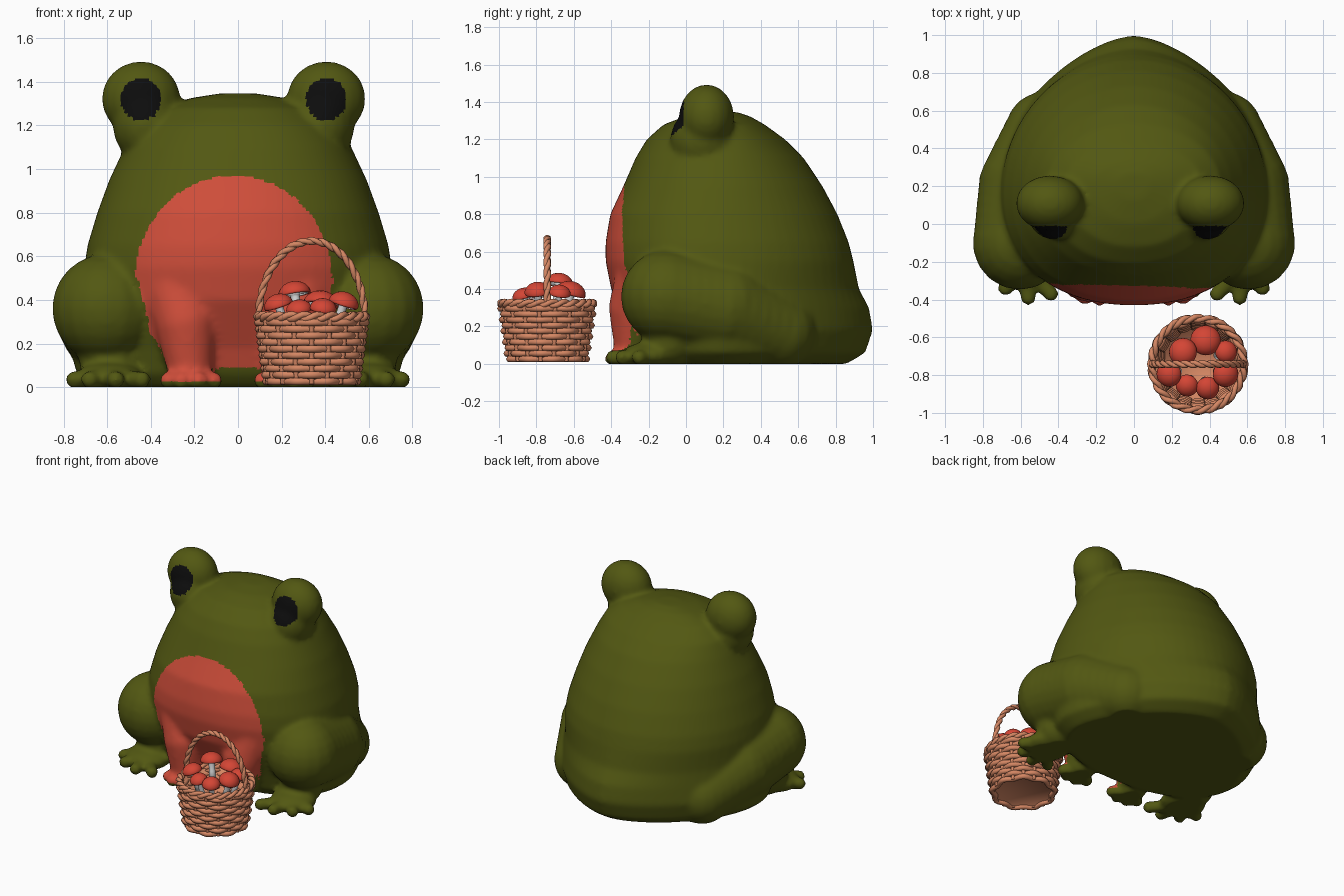
import bpy, bmesh, math
from mathutils import Vector, Matrix

if "Cube" in bpy.data.objects:
    bpy.data.objects.remove(bpy.data.objects["Cube"])

def material(name, rgb):
    m = bpy.data.materials.new(name)
    m.diffuse_color = (*rgb, 1)
    m.use_nodes = True
    m.node_tree.nodes["Principled BSDF"].inputs["Base Color"].default_value = m.diffuse_color
    return m

GREEN = material("olive green", (0.085, 0.097, 0.006))
RED = material("belly red", (0.62, 0.075, 0.042))
BLACK = material("eye black", (0.004, 0.004, 0.004))
WICKER = material("wicker", (0.66, 0.24, 0.125))
CAP = material("cap red", (0.66, 0.06, 0.035))
STEM = material("stem white", (0.72, 0.72, 0.72))

def add_object(name, mesh, mats):
    for m in mats:
        mesh.materials.append(m)
    mesh.polygons.foreach_set("use_smooth", [True] * len(mesh.polygons))
    ob = bpy.data.objects.new(name, mesh)
    bpy.context.collection.objects.link(ob)
    return ob

def baked(ob):
    """Mesh of an object after its modifiers; the source is removed."""
    bpy.context.view_layer.update()
    dg = bpy.context.evaluated_depsgraph_get()
    mesh = bpy.data.meshes.new_from_object(ob.evaluated_get(dg))
    bpy.data.objects.remove(ob)
    return mesh

# unit sphere template, copied for every blob
tmp = bmesh.new()
bmesh.ops.create_uvsphere(tmp, u_segments=18, v_segments=12, radius=1)
tmp.verts.index_update()
BALL_V = [v.co.copy() for v in tmp.verts]
BALL_F = [[v.index for v in f.verts] for f in tmp.faces]
tmp.free()

def blob(bm, loc, radii):
    vs = [bm.verts.new([l + r * c for l, r, c in zip(loc, radii, co)]) for co in BALL_V]
    for f in BALL_F:
        bm.faces.new([vs[i] for i in f])

def limb(bm, side, points, steps=5):
    """Chain of spheres through (x, y, z, r) points."""
    for a, b in zip(points, points[1:]):
        for i in range(steps + 1):
            x, y, z, r = [p + (q - p) * i / steps for p, q in zip(a, b)]
            blob(bm, (x * side, y, z), (r, r, r))

def bridge(bm, rings, mat=0):
    n = len(rings[0])
    for a, b in zip(rings, rings[1:]):
        for i in range(n):
            j = (i + 1) % n
            bm.faces.new((a[i], a[j], b[j], b[i])).material_index = mat
    for ring in (rings[0], rings[-1]):
        bm.faces.new(ring).material_index = mat
    bmesh.ops.recalc_face_normals(bm, faces=bm.faces)

# ---- frog: body rings (z, half width, front y, middle y, back y, back exponent)
BODY = [(0.0, .66, -.20, .2, .86, 1.6), (.06, .74, -.25, .2, .96, 1.6),
        (.18, .77, -.29, .2, 1.0, 1.6), (.30, .74, -.35, .2, .98, 1.65),
        (.40, .71, -.40, .17, .925, 1.85), (.55, .705, -.43, .15, .895, 2),
        (.65, .69, -.43, .15, .87, 2), (.80, .645, -.405, .15, .81, 2),
        (.95, .59, -.335, .16, .73, 2), (1.1, .52, -.27, .17, .63, 2),
        (1.2, .46, -.21, .2, .53, 2), (1.28, .36, -.12, .22, .42, 2),
        (1.325, .22, .0, .22, .34, 2), (1.347, .08, .13, .22, .27, 2)]
bm = bmesh.new()
rings = []
for z, rx, yf, yc, yb, eb in BODY:
    ring = []
    for i in range(64):
        t = math.tau * i / 64
        c, s = math.cos(t), math.sin(t)
        e, ry = (eb, yb - yc) if s > 0 else (2.2, yc - yf)
        k = (abs(c) ** e + abs(s) ** e) ** (-1 / e)
        ring.append(bm.verts.new((rx * c * k, yc + ry * s * k, z)))
    rings.append(ring)
bridge(bm, rings)

# ---- eye lumps, legs and toes on both sides
EYES = [(-1, .445), (1, .405)]
for side, ex in EYES:
    blob(bm, (side * ex, .11, 1.322), (.182, .148, .172))
    blob(bm, (side * (ex - .02), .085, 1.2), (.15, .17, .17))
    # hind leg and foot
    limb(bm, side, [(.605, -.10, .36, .25), (.575, .2, .3, .25), (.48, .5, .17, .2)])
    blob(bm, (side * .58, -.09, .12), (.15, .15, .14))
    blob(bm, (side * .59, -.2, .045), (.16, .15, .07))
    for tx, ty in [(.75, -.25), (.68, -.34), (.56, -.39), (.44, -.37)]:
        limb(bm, side, [(.59, -.2, .04, .045), (tx, ty, .035, .043)])
    # front leg and foot
    limb(bm, side, [(.29, -.2, .5, .17), (.24, -.27, .3, .145), (.22, -.28, .08, .105)])
    for tx, ty in [(.32, -.35), (.26, -.39), (.18, -.395), (.11, -.36)]:
        limb(bm, side, [(.22, -.28, .035, .045), (tx, ty, .03, .042)])
src = bpy.data.meshes.new("frog_source")
bm.to_mesh(src)
bm.free()
ob = bpy.data.objects.new("frog_source", src)
bpy.context.collection.objects.link(ob)
rm = ob.modifiers.new("merge", 'REMESH')
rm.mode, rm.voxel_size = 'VOXEL', 0.016
sm = ob.modifiers.new("soften", 'SMOOTH')
sm.factor, sm.iterations = 0.5, 10
frog = baked(ob)
for v in frog.vertices:
    v.co.z = max(v.co.z, 0.0)
add_object("frog", frog, [GREEN, RED, BLACK])

# ---- red belly and black pupils by position
def in_belly(c, n):
    if c.y > -.26 or c.z < .025:
        return False
    if c.z > .5:
        return ((c.x + .02) / .45) ** 2 + ((c.z - .5) / .47) ** 2 < 1
    return abs(c.x + .01) < .33 + .24 * c.z and (n.y < -.2 or (c.z < .12 and n.z > .2))

def in_pupil(c, n):
    return c.y < .06 and c.z > 1.2 and n.y < -.2 and any(
        ((c.x - s * ex) / .093) ** 2 + ((c.z - 1.32) / .097) ** 2 < 1 for s, ex in EYES)

colours = []
for p in frog.polygons:
    c, n = p.center, p.normal
    colours.append(1 if in_belly(c, n) else 2 if in_pupil(c, n) else 0)
frog.polygons.foreach_set("material_index", colours)
frog.update()

# ---- basket
BX, BY = .338, -.742

def strands(name, paths, radius):
    """Round rods along (points, cyclic) paths."""
    cu = bpy.data.curves.new(name, 'CURVE')
    cu.dimensions, cu.bevel_depth, cu.bevel_resolution = '3D', radius, 1
    cu.use_fill_caps = True
    for pts, cyclic in paths:
        sp = cu.splines.new('POLY')
        sp.points.add(len(pts) - 1)
        for q, p in zip(sp.points, pts):
            q.co = (*p, 1)
        sp.use_cyclic_u = cyclic
    rod = bpy.data.objects.new(name + "_source", cu)
    bpy.context.collection.objects.link(rod)
    mesh = baked(rod)
    mesh.materials.clear()
    add_object(name, mesh, [WICKER])

def polar(r, t, z):
    return (BX + r * math.cos(t), BY + r * math.sin(t), z)

def wall(z):
    return .198 + .14 * z

# woven rows, stakes, braided rim, twisted handle
STAKES, ROWS = 18, 10
angles = [math.tau * i / 90 for i in range(90)]
strands("basket_weave", [([polar(wall(z) + .011 * math.sin(STAKES / 2 * t + math.pi * k), t, z)
        for t in angles], True) for k in range(ROWS) for z in [.026 + k * .03]], .0185)
strands("basket_stakes", [([polar(wall(z) + .002, (i + .5) * math.tau / STAKES, z) for z in (.015, .31)], False)
        for i in range(STAKES)], .013)
strands("basket_rim", [([polar(.243 + .011 * math.cos(12 * t + ph), t, .322 + .012 * math.sin(12 * t + ph))
        for t in angles], True) for ph in (0, math.pi)], .015)
arch = [math.pi * i / 48 for i in range(49)]
strands("basket_handle", [([(BX + (.243 + .007 * math.cos(16 * t + ph)) * math.cos(t),
        BY + .009 * math.sin(16 * t + ph),
        .315 + (.355 + .007 * math.cos(16 * t + ph)) * math.sin(t)) for t in arch], False)
        for ph in (0, math.pi)], .0135)

def lathe(bm, profile, matrix, mat=0, n=20):
    rings = [[bm.verts.new(matrix @ Vector((r * math.cos(math.tau * i / n), r * math.sin(math.tau * i / n), z)))
              for i in range(n)] for r, z in profile]
    bridge(bm, rings, mat)

def lathe_object(name, bm, mats):
    me = bpy.data.meshes.new(name)
    bm.to_mesh(me)
    bm.free()
    return add_object(name, me, mats)

# solid lining with floor
bm = bmesh.new()
lathe(bm, [(.19, .03), (.205, .012), (.238, .31), (.228, .31), (.188, .045)],
      Matrix.Translation((BX, BY, 0)), n=36)
lathe_object("basket_lining", bm, [WICKER])

# ---- mushrooms: x, y, top z, cap radius
MUSHROOMS = [(.385, -.60, .44, .082), (.25, -.67, .485, .075), (.17, -.80, .425, .068),
             (.275, -.865, .40, .06), (.395, -.88, .405, .062), (.50, -.80, .435, .07),
             (.50, -.67, .42, .06)]
for k, (x, y, top, r) in enumerate(MUSHROOMS):
    out = Vector((x - BX, y - BY, 0))
    axis = (Vector((0, 0, 1)) + out * 1.9).normalized()
    m = Matrix.Translation((x, y, top)) @ Vector((0, 0, 1)).rotation_difference(axis).to_matrix().to_4x4()
    bm = bmesh.new()
    dome = [(r * math.sin(a), r * .8 * (math.cos(a) - 1)) for a in [.08, .35, .65, .95, 1.25, 1.5]]
    lathe(bm, dome + [(r * .97, -r * .86), (r * .8, -r * .82)], m)
    lathe(bm, [(r * .82, -r * .84), (r * .35, -r * .7), (r * .28, -r * 1.0), (r * .28, -.13), (r * .36, -.2)],
          m, mat=1)
    lathe_object(f"mushroom_{k + 1}", bm, [CAP, STEM])
